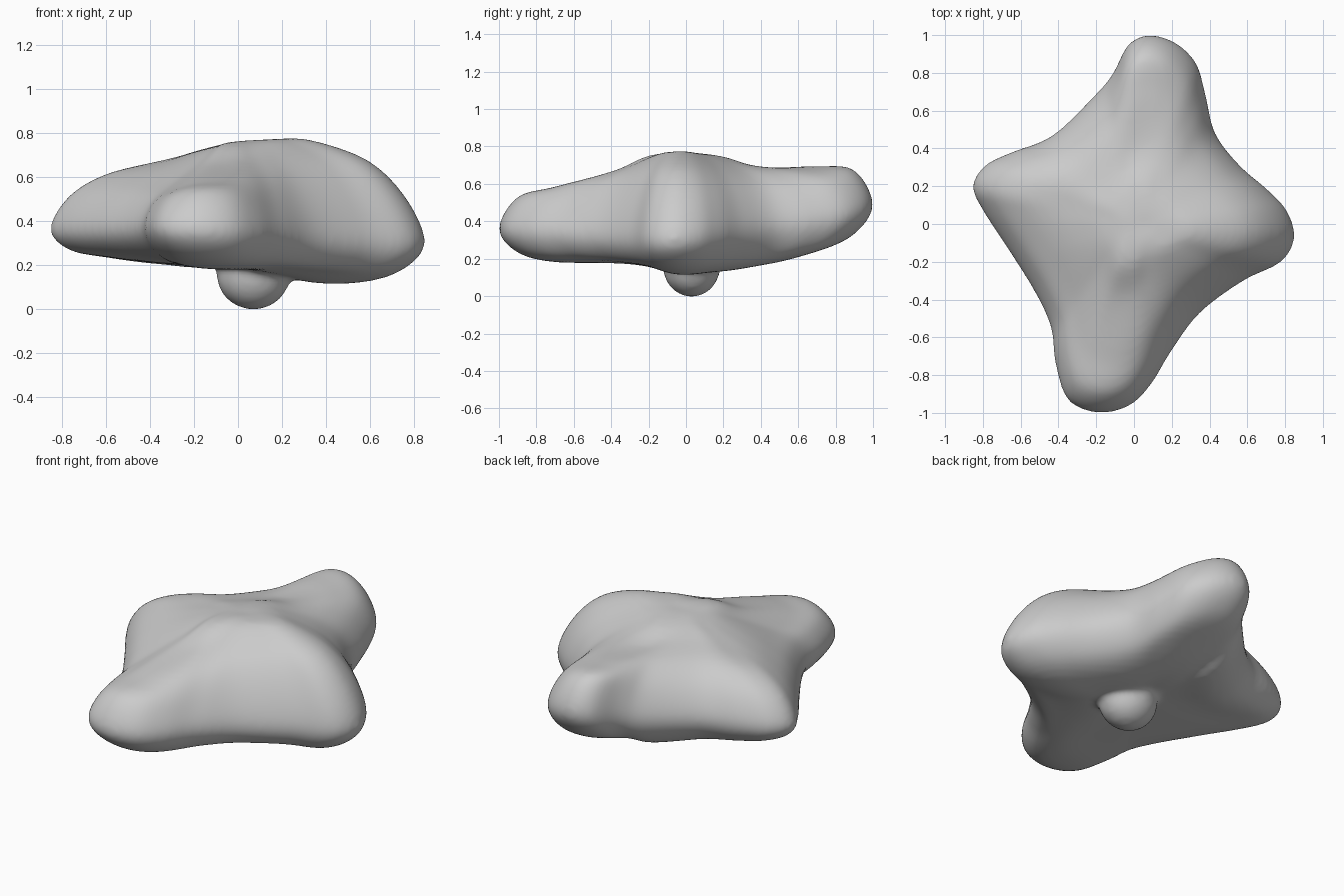
import bpy, bmesh, math
from mathutils import Vector, Matrix

if "Cube" in bpy.data.objects:
    bpy.data.objects.remove(bpy.data.objects["Cube"])

# Plan outline of the four-armed blob, anticlockwise from the right arm tip
OUTLINE = [Vector(p) for p in [
    (0.85, -0.07), (0.81, 0.07), (0.71, 0.18), (0.56, 0.31), (0.43, 0.48),
    (0.38, 0.68), (0.33, 0.85), (0.22, 0.96), (0.08, 1.0), (-0.03, 0.95),
    (-0.11, 0.80), (-0.20, 0.69), (-0.43, 0.47), (-0.65, 0.38), (-0.79, 0.31),
    (-0.855, 0.20), (-0.80, 0.07), (-0.65, -0.16), (-0.52, -0.37), (-0.44, -0.55),
    (-0.42, -0.72), (-0.37, -0.90), (-0.29, -0.975), (-0.16, -1.0), (-0.02, -0.96),
    (0.09, -0.85), (0.20, -0.67), (0.35, -0.47), (0.58, -0.30), (0.78, -0.20)]]
N = len(OUTLINE)

# Heights along a spoke: top going out, the rim, then underside coming back
SPOKE = [0.2, 0.4, 0.7, 0.9, 1.0, 0.9, 0.7, 0.4]
SECTIONS = [
    (0, (.773, .768, .675, .50, .30, .185, .12, .115)),     # right arm
    (4, (.762, .735, .65, .54, .37, .22, .15, .14)),
    (5, (.757, .71, .64, .54, .40, .26, .19, .15)),
    (8, (.742, .685, .70, .69, .50, .34, .25, .18)),        # back arm
    (9.5, (.742, .69, .685, .65, .48, .34, .25, .19)),
    (11, (.743, .705, .66, .55, .39, .24, .175, .19)),
    (12, (.743, .71, .65, .54, .38, .26, .20, .20)),
    (15, (.717, .665, .61, .51, .36, .27, .24, .21)),       # left arm
    (18, (.738, .69, .59, .50, .36, .26, .21, .195)),
    (20, (.745, .66, .55, .48, .37, .27, .21, .19)),
    (23, (.748, .655, .585, .54, .36, .23, .18, .185)),     # front arm
    (26, (.763, .70, .60, .46, .34, .23, .185, .175)),
    (27, (.767, .755, .65, .49, .31, .20, .18, .165)),
]
TOP, BOTTOM = 0.758, 0.19


def spline(a, b, c, d, t):
    return 0.5 * (2 * b + (c - a) * t + (2 * a - 5 * b + 4 * c - d) * t * t
                  + (3 * b - a - 3 * c + d) * t ** 3)


def outline_at(u):
    i = int(u)
    return spline(*[OUTLINE[(i + k) % N] for k in (-1, 0, 1, 2)], u - i)


def heights_linear(u):
    u = round(u, 4) % N
    keys = SECTIONS + [(N, SECTIONS[0][1])]
    for (u0, h0), (u1, h1) in zip(keys, keys[1:]):
        if u0 <= u <= u1:
            f = (u - u0) / (u1 - u0)
            return [a + (b - a) * f for a, b in zip(h0, h1)]


def heights_at(u):
    # Average over neighbouring spokes so the sections blend smoothly
    taps = [heights_linear(u + d * 0.2) for d in range(-4, 5)]
    return [sum(c) / len(taps) for c in zip(*taps)]


def spoke_points(u, steps=6):
    h = heights_at(u)
    pts = [Vector((-0.2, h[0])), Vector((0, TOP))]
    pts += [Vector(p) for p in zip(SPOKE, h)]
    pts += [Vector((0, BOTTOM)), Vector((-0.4, h[-1]))]
    rim = outline_at(u)
    out = []
    for i in range(1, len(pts) - 2):
        for s in range(steps):
            p = spline(*pts[i - 1:i + 3], s / steps)
            out.append((rim.x * p.x, rim.y * p.x, p.y))
    return out[1:]


# Body skin: spokes joined all round, closed at both poles
bm = bmesh.new()
SUB = 5
rings = [[bm.verts.new(p) for p in spoke_points(k / SUB)] for k in range(N * SUB)]
top = bm.verts.new((0, 0, TOP))
bottom = bm.verts.new((0, 0, BOTTOM))
for k, a in enumerate(rings):
    b = rings[(k + 1) % len(rings)]
    bm.faces.new((top, a[0], b[0]))
    bm.faces.new((bottom, b[-1], a[-1]))
    for j in range(len(a) - 1):
        bm.faces.new((a[j], a[j + 1], b[j + 1], b[j]))

# Rounded foot below the body
bmesh.ops.create_uvsphere(
    bm, u_segments=32, v_segments=20, radius=1,
    matrix=Matrix.Translation((0.07, 0.03, 0.156)) @ Matrix.Diagonal((0.168, 0.153, 0.16, 1)))
bmesh.ops.recalc_face_normals(bm, faces=bm.faces)

mesh = bpy.data.meshes.new("blob_body")
bm.to_mesh(mesh)
bm.free()
body = bpy.data.objects.new("blob_body", mesh)
bpy.context.collection.objects.link(body)

# Fuse the parts and soften the joins
fuse = body.modifiers.new("fuse", 'REMESH')
fuse.mode = 'VOXEL'
fuse.voxel_size = 0.016
fuse.use_smooth_shade = True
soft = body.modifiers.new("soften", 'SMOOTH')
soft.factor = 0.5
soft.iterations = 14
